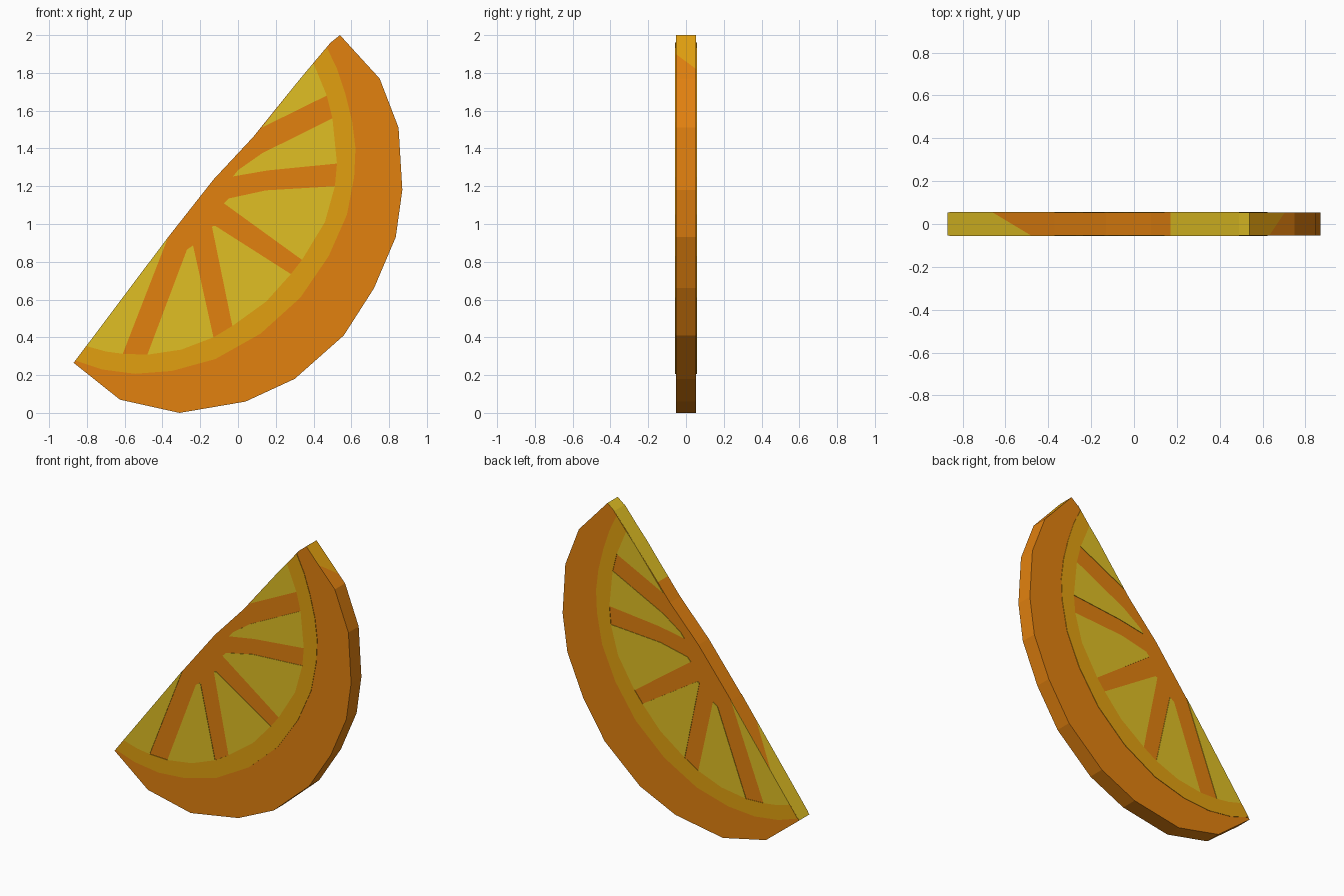
import bpy, bmesh

if "Cube" in bpy.data.objects:
    bpy.data.objects.remove(bpy.data.objects["Cube"])

HALF = 0.057      # half thickness of the slice
SKIN = 0.003      # thickness of the coloured plates


def material(name, rgb):
    lin = [((c / 255 + 0.055) / 1.055) ** 2.4 if c > 10 else c / 255 / 12.92 for c in rgb]
    m = bpy.data.materials.new(name)
    m.diffuse_color = (*lin, 1)
    m.use_nodes = True
    m.node_tree.nodes["Principled BSDF"].inputs["Base Color"].default_value = m.diffuse_color
    return m


ORANGE = material("orange rind", (226, 129, 15))
PITH = material("golden pith", (226, 160, 16))
FLESH = material("yellow flesh", (224, 191, 36))
MATS = [ORANGE, PITH, FLESH]


def prism(bm, front, back, y0, y1, side_mats=None, mat=0):
    """Join two matching (x, z) outlines at depths y0 and y1."""
    a = [bm.verts.new((x, y0, z)) for x, z in front]
    b = [bm.verts.new((x, y1, z)) for x, z in back]
    n = len(a)
    bm.faces.new(a).material_index = mat
    bm.faces.new(b[::-1]).material_index = mat
    for i in range(n):
        j = (i + 1) % n
        f = bm.faces.new((a[i], b[i], b[j], a[j]))
        f.material_index = side_mats[i] if side_mats else mat


def finish(name, bm):
    bmesh.ops.recalc_face_normals(bm, faces=bm.faces)
    bmesh.ops.triangulate(bm, faces=[f for f in bm.faces if len(f.verts) > 4])
    me = bpy.data.meshes.new(name)
    bm.to_mesh(me)
    bm.free()
    for m in MATS:
        me.materials.append(m)
    ob = bpy.data.objects.new(name, me)
    bpy.context.collection.objects.link(ob)


def plates(name, outlines, mat):
    """Thin coloured plates on both faces of the slice."""
    bm = bmesh.new()
    for pts in outlines:
        for s in (-1, 1):
            prism(bm, pts, pts, s * HALF, s * (HALF - SKIN), mat=mat)
    finish(name, bm)


# Slice body: outline points, each with the colour of the side that follows it
outline = [
    (0.54, 2.0, 1), (0.631, 1.90, 0), (0.75, 1.77, 0), (0.85, 1.51, 0), (0.87, 1.18, 0),
    (0.835, 0.93, 0), (0.72, 0.66, 0), (0.56, 0.41, 0), (0.30, 0.18, 0), (0.04, 0.06, 0),
    (-0.31, 0.0, 0), (-0.625, 0.07, 0), (-0.87, 0.265, 2), (-0.84, 0.305, 2),
    (-0.48, 0.784, 0), (-0.37, 0.93, 0), (-0.13, 1.235, 0), (0.08, 1.46, 0),
    (0.17, 1.572, 2), (0.33, 1.77, 2), (0.49, 1.96, 2)]
front = [(x, z) for x, z, _ in outline]
back = list(front)
back[1] = (0.704, 1.82)      # slanted colour breaks on the sides
back[14] = (-0.66, 0.544)
bm = bmesh.new()
prism(bm, front, back, -HALF + SKIN, HALF - SKIN, [m for _, _, m in outline])
finish("slice_body", bm)

# Pith band between the rind and the flesh
outer = [(0.47, 1.935), (0.525, 1.82), (0.568, 1.69), (0.605, 1.54), (0.622, 1.4),
         (0.615, 1.25), (0.577, 1.05), (0.48, 0.83), (0.33, 0.61), (0.12, 0.42),
         (-0.12, 0.285), (-0.35, 0.222), (-0.545, 0.207), (-0.72, 0.23), (-0.86, 0.277)]
inner = [(0.40, 1.85), (0.47, 1.68), (0.50, 1.56), (0.524, 1.32), (0.513, 1.20),
         (0.46, 1.01), (0.339, 0.81), (0.28, 0.735), (0.15, 0.59), (-0.03, 0.46),
         (-0.13, 0.40), (-0.30, 0.335), (-0.48, 0.308), (-0.61, 0.313), (-0.70, 0.325),
         (-0.803, 0.354)]
plates("pith_band", [[(0.49, 1.96)] + outer + inner[::-1]], 1)

# Flesh segments: a stretch of the inner curve closed by points near the centre
plates("flesh_segments", [
    inner[0:2] + [(0.127, 1.511), (0.33, 1.77)],
    inner[2:4] + [(0.16, 1.284), (-0.026, 1.252), (0.0, 1.285), (0.127, 1.374)],
    inner[4:7] + [(-0.074, 1.109), (-0.05, 1.135), (0.148, 1.178)],
    inner[7:10] + [(-0.138, 0.987), (-0.12, 0.99)],
    inner[10:13] + [(-0.27, 0.865), (-0.238, 0.886)],
    inner[13:16] + [(-0.37, 0.93)],
], 2)
